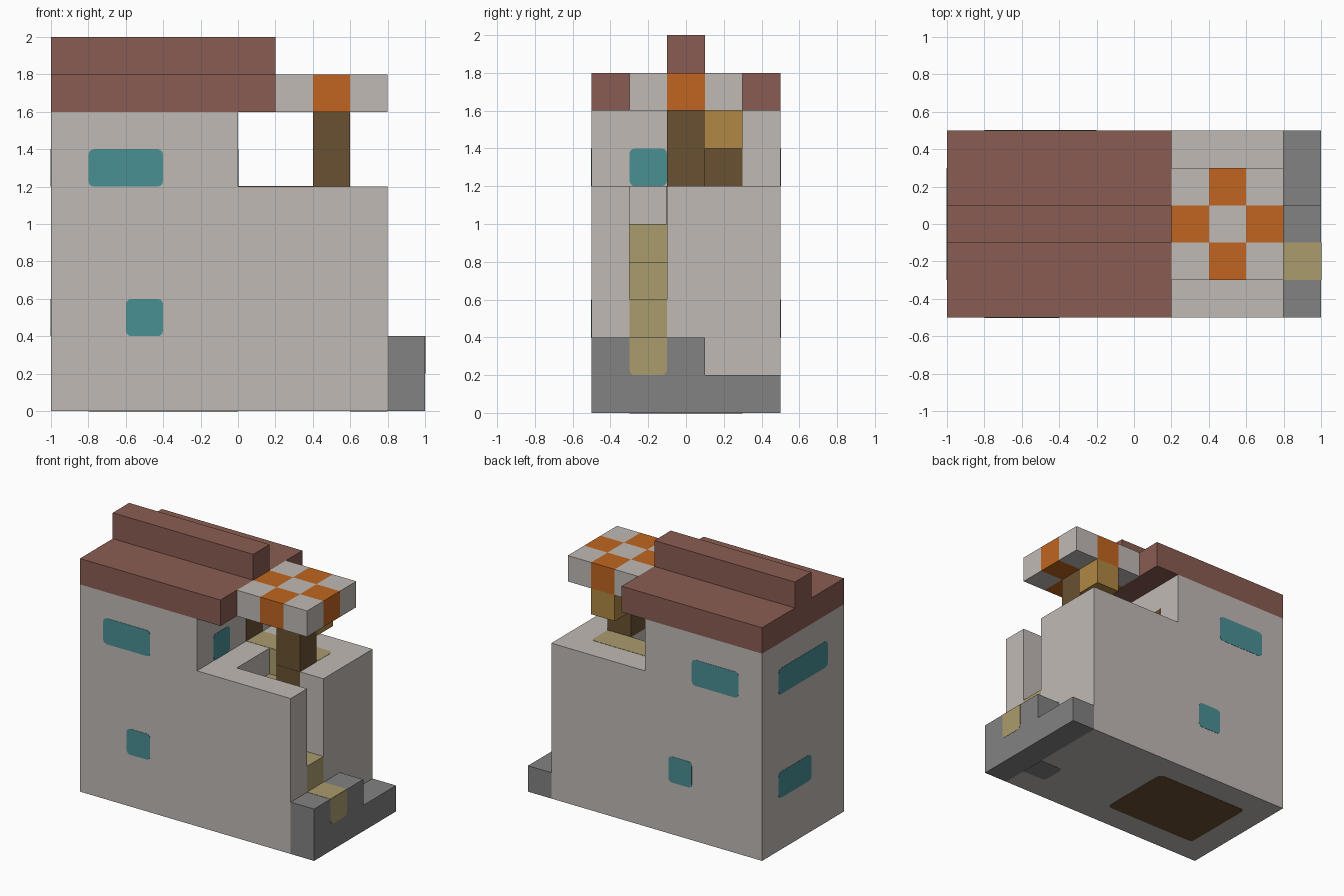
import bpy, bmesh, math

cube = bpy.data.objects.get("Cube")
if cube:
    bpy.data.objects.remove(cube, do_unlink=True)


def material(name, hex_code):
    # hex sRGB to linear
    srgb = [int(hex_code[i:i + 2], 16) / 255 for i in (0, 2, 4)]
    col = [c / 12.92 if c <= 0.04045 else ((c + 0.055) / 1.055) ** 2.4 for c in srgb] + [1]
    m = bpy.data.materials.new(name)
    m.use_nodes = True
    m.diffuse_color = col
    m.node_tree.nodes["Principled BSDF"].inputs["Base Color"].default_value = col
    return m


wall = material("plaster_wall", "c0bab5")
roof = material("roof_maroon", "8a5c52")
stone = material("stone_grey", "828282")
tread = material("stair_tan", "ab9c6d")
wood = material("dark_wood", "6a5132")
gold = material("light_wood", "b08843")
orange = material("awning_orange", "c06520")
glass = material("window_teal", "4a9094")

X, Y, Z = 0, 1, 2


def prism(name, points, axis, lo, hi, mat):
    """Extrude a 2D profile along an axis; profile uses the two other axes in order."""
    bm = bmesh.new()
    rings = []
    for level in (lo, hi):
        ring = []
        for a, b in points:
            co = [a, b]
            co.insert(axis, level)
            ring.append(bm.verts.new(co))
        rings.append(ring)
        bm.faces.new(ring)
    n = len(points)
    for i in range(n):
        j = (i + 1) % n
        bm.faces.new((rings[0][i], rings[0][j], rings[1][j], rings[1][i]))
    bmesh.ops.recalc_face_normals(bm, faces=bm.faces)
    mesh = bpy.data.meshes.new(name)
    bm.to_mesh(mesh)
    bm.free()
    mesh.materials.append(mat)
    ob = bpy.data.objects.new(name, mesh)
    bpy.context.collection.objects.link(ob)
    return ob


def box(name, xs, ys, zs, mat):
    rect = [(xs[0], ys[0]), (xs[1], ys[0]), (xs[1], ys[1]), (xs[0], ys[1])]
    return prism(name, rect, Z, zs[0], zs[1], mat)


def panel(name, axis, pos, a, b, mat, rounded=(1, 1, 1, 1), r=0.03):
    """Thin plate on a surface; corners in order low-low, high-low, high-high, low-high."""
    pts = []
    corners = [(a[0], b[0], 1, 1), (a[1], b[0], -1, 1), (a[1], b[1], -1, -1), (a[0], b[1], 1, -1)]
    for k, (ca, cb, sa, sb) in enumerate(corners):
        if not rounded[k]:
            pts.append((ca, cb))
            continue
        for s in range(4):
            t = math.pi + k * math.pi / 2 + s * math.pi / 6
            pts.append((ca + r * (sa + math.cos(t)), cb + r * (sb + math.sin(t))))
    return prism(name, pts, axis, pos - 0.002, pos + 0.002, mat)


# House and terrace as one solid, with the stairwell cut out
body = prism("house_body", [(-1, 0), (.8, 0), (.8, 1.2), (0, 1.2), (0, 1.6), (-1, 1.6)],
             Y, -.5, .5, wall)
cutters = [box("stair_cutter", (.2, .9), (-.3, -.1), (.4, 1.3), wall),
           box("landing_cutter", (.2, .4), (-.2, .1), (1, 1.3), wall)]
for c in cutters:
    c.hide_render = True
    mod = body.modifiers.new("cut", 'BOOLEAN')
    mod.operation = 'DIFFERENCE'
    mod.solver = 'EXACT'
    mod.object = c
graph = bpy.context.evaluated_depsgraph_get()
cut_mesh = bpy.data.meshes.new_from_object(body.evaluated_get(graph))
body.modifiers.clear()
body.data = cut_mesh
for c in cutters:
    bpy.data.objects.remove(c, do_unlink=True)

# Roof slab with a raised ridge
prism("roof", [(-.5, 1.6), (.5, 1.6), (.5, 1.8), (.1, 1.8), (.1, 2), (-.1, 2), (-.1, 1.8), (-.5, 1.8)],
      X, -1, .2, roof)

# Stone base, higher beside the first step
prism("stone_base", [(-.5, 0), (.5, 0), (.5, .2), (.1, .2), (.1, .4), (-.5, .4)], X, .8, 1, stone)
panel("base_under_stair", Z, 0, (.6, .8), (-.3, -.1), stone, (1, 0, 0, 1))
panel("first_tread", Z, .4, (.8, 1), (-.3, -.1), tread, (0, 0, 0, 0))
panel("first_riser", X, 1, (-.3, -.1), (.2, .4), tread, (1, 1, 0, 0))

# Stairs climbing into the terrace, then turning towards the door
for i in range(3):
    x = .6 - .2 * i
    box(f"stair_step_{i + 1}", (x, x + .2), (-.3, -.1), (.4, .6 + .2 * i), tread)
panel("landing_floor", Z, 1, (.2, .4), (-.1, .1), tread, (0, 0, 0, 0))
panel("top_riser", Y, .1, (.2, .4), (1, 1.2), tread, (0, 0, 0, 0))
panel("terrace_path", Z, 1.2, (0, .6), (.1, .3), tread, (0, 1, 1, 0))

# Awning post with bracket
box("awning_post", (.4, .6), (-.1, .1), (1.2, 1.6), wood)
panel("post_foot", Y, -.1, (.4, .6), (1, 1.2), wood, (0, 0, 0, 0))
box("awning_bracket", (.4, .6), (.1, .3), (1.4, 1.6), gold)

# Chequered awning
for i in range(3):
    for j in range(3):
        x, y = .2 + .2 * i, -.3 + .2 * j
        box(f"awning_tile_{i}_{j}", (x, x + .2), (y, y + .2), (1.6, 1.8),
            orange if (i + j) % 2 else wall)

# Windows, door and wooden floor seen underneath
upper, lower = (1.2, 1.4), (.4, .6)
for side, y in (("front", -.5), ("back", .5)):
    panel(f"{side}_upper_window", Y, y, (-.8, -.4), upper, glass)
panel("front_lower_window", Y, -.5, (-.6, -.4), lower, glass)
panel("back_lower_window", Y, .5, (-.4, -.2), lower, glass)
panel("end_upper_window", X, -1, (-.3, .3), upper, glass)
panel("end_lower_window", X, -1, (-.1, .3), lower, glass)
panel("terrace_window", X, 0, (-.3, -.1), upper, glass)
panel("terrace_door", X, 0, (.1, .3), upper, wood, (0, 0, 0, 0))
panel("wooden_floor", Z, 0, (-.8, 0), (-.3, .3), wood)
